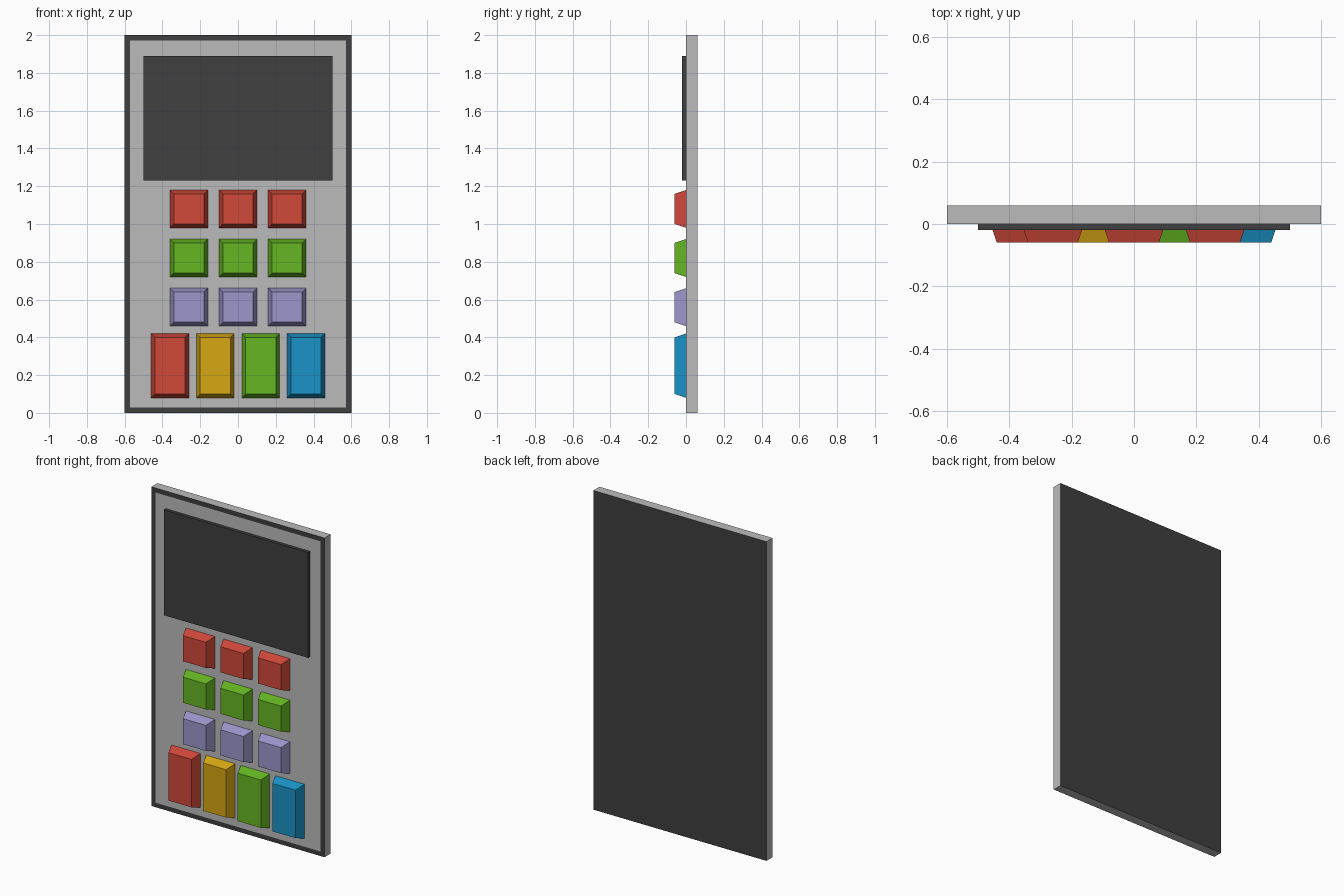
import bpy, bmesh

if "Cube" in bpy.data.objects:
    bpy.data.objects.remove(bpy.data.objects["Cube"])


def material(name, rgb):
    m = bpy.data.materials.new(name)
    m.diffuse_color = (*rgb, 1)
    m.use_nodes = True
    m.node_tree.nodes["Principled BSDF"].inputs["Base Color"].default_value = m.diffuse_color
    return m


DARK = material("dark", (0.05, 0.05, 0.05))
GREY = material("grey", (0.50, 0.50, 0.50))
RED = material("red", (0.64, 0.065, 0.042))
GREEN = material("green", (0.13, 0.47, 0.016))
LILAC = material("lilac", (0.34, 0.31, 0.60))
YELLOW = material("yellow", (0.68, 0.39, 0.006))
BLUE = material("blue", (0.01, 0.29, 0.57))


def finish(bm, name, mats):
    mesh = bpy.data.meshes.new(name)
    bm.to_mesh(mesh)
    bm.free()
    for m in mats:
        mesh.materials.append(m)
    obj = bpy.data.objects.new(name, mesh)
    bpy.context.collection.objects.link(obj)
    return obj


def raised_block(name, x, z, w, h, depth, taper, mat):
    """Block standing out of the panel towards -y, narrowing by taper; open where it meets the panel."""
    bm = bmesh.new()
    bmesh.ops.create_cube(bm, size=1)
    for v in bm.verts:
        front = v.co.y < 0
        t = 2 * taper if front else 0
        v.co = (x + v.co.x * (w - t), -depth if front else 0, z + v.co.z * (h - t))
    bm.normal_update()
    back = [f for f in bm.faces if f.normal.y > 0.9]
    bmesh.ops.delete(bm, geom=back, context='FACES_ONLY')
    return finish(bm, name, [mat])


# Body slab: dark back and front rim, grey sides and inset front panel
bm = bmesh.new()
bmesh.ops.create_cube(bm, size=1)
for v in bm.verts:
    v.co = (v.co.x * 1.2, 0.03 + v.co.y * 0.06, 1 + v.co.z * 2)
bm.normal_update()
front = next(f for f in bm.faces if f.normal.y < -0.9)
back = next(f for f in bm.faces if f.normal.y > 0.9)
back.material_index = 1
rim = bmesh.ops.inset_region(bm, faces=[front], thickness=0.04)["faces"]
for f in rim:
    f.material_index = 1
finish(bm, "body", [GREY, DARK])

# Screen
raised_block("screen", 0, 1.56, 1.0, 0.66, 0.02, 0, DARK)

# Three rows of small square keys
for label, z, mat in (("upper", 1.08, RED), ("middle", 0.82, GREEN), ("lower", 0.56, LILAC)):
    for i in range(3):
        raised_block(f"{label}_key_{i + 1}", (i - 1) * 0.26, z, 0.2, 0.2, 0.06, 0.02, mat)

# Bottom row of tall keys
for i, mat in enumerate((RED, YELLOW, GREEN, BLUE)):
    raised_block(f"tall_key_{i + 1}", (i - 1.5) * 0.24, 0.25, 0.2, 0.34, 0.06, 0.02, mat)
